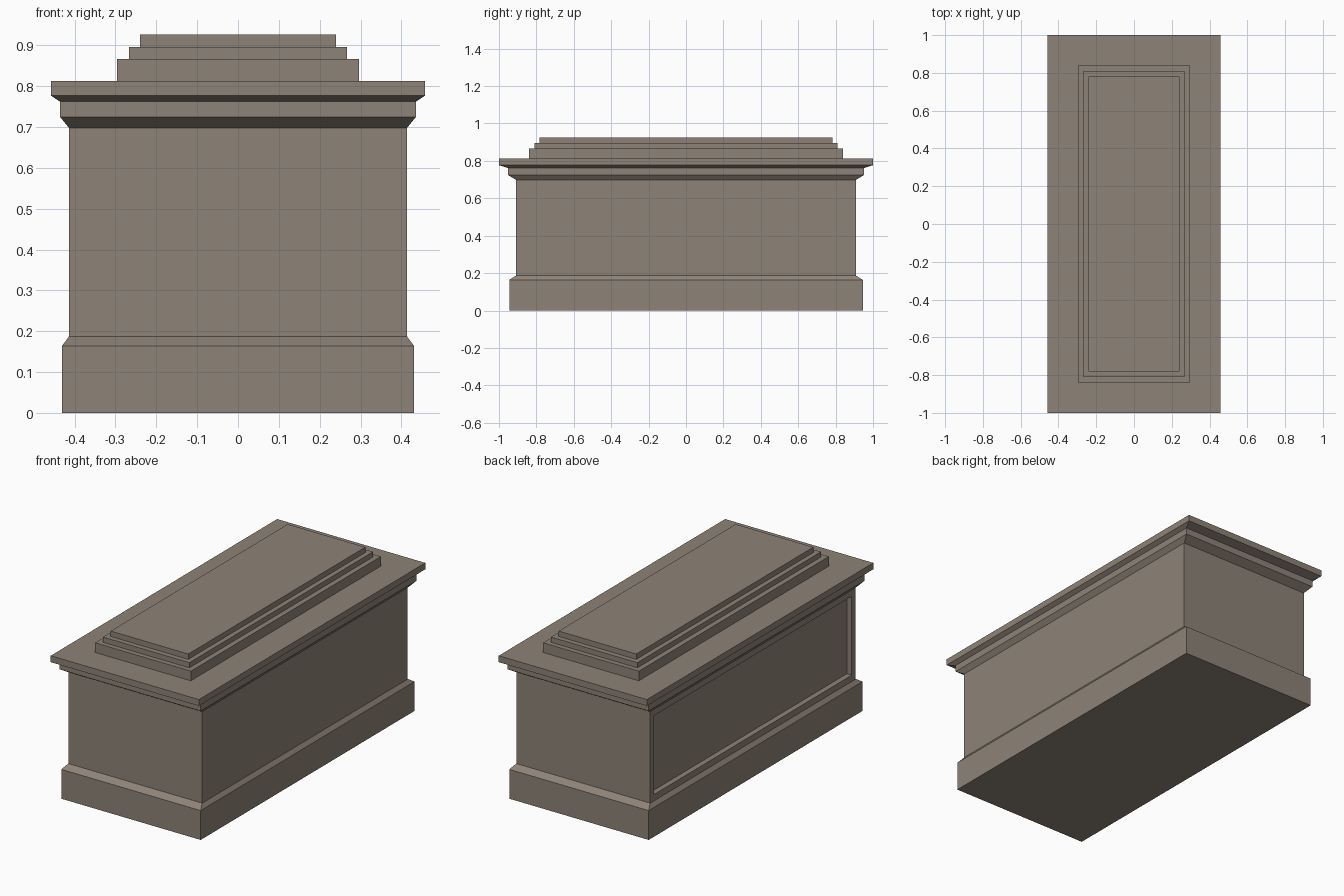
import bpy
import bmesh

default = bpy.data.objects.get("Cube")
if default:
    bpy.data.objects.remove(default, do_unlink=True)

# One stone colour for everything
colour = (0.270, 0.225, 0.185, 1.0)
stone = bpy.data.materials.new("warm grey stone")
stone.use_nodes = True
stone.diffuse_color = colour
bsdf = stone.node_tree.nodes["Principled BSDF"]
bsdf.inputs["Base Color"].default_value = colour
bsdf.inputs["Roughness"].default_value = 0.8


def rect_loft(name, sections, panel=None):
    """Stack rectangles (half width, half length, height) into a closed solid."""
    bm = bmesh.new()
    rings = [[bm.verts.new((sx * hx, sy * hy, z))
              for sx, sy in ((-1, -1), (1, -1), (1, 1), (-1, 1))]
             for hx, hy, z in sections]
    bm.faces.new(rings[0][::-1])
    bm.faces.new(rings[-1])
    for low, high in zip(rings, rings[1:]):
        for i in range(4):
            j = (i + 1) % 4
            bm.faces.new((low[i], low[j], high[j], high[i]))
    bm.normal_update()

    # Sunken panel on the model's right side
    if panel:
        border, depth = panel
        side = [f for f in bm.faces if f.normal.x < -0.9]
        bmesh.ops.inset_individual(bm, faces=side, thickness=border)
        bm.normal_update()
        bmesh.ops.inset_individual(bm, faces=side, thickness=0, depth=-depth)

    mesh = bpy.data.meshes.new(name)
    bm.to_mesh(mesh)
    bm.free()
    mesh.materials.append(stone)
    obj = bpy.data.objects.new(name, mesh)
    bpy.context.collection.objects.link(obj)
    return obj


# Base with a sloped upper edge
rect_loft("plinth", [(0.431, 0.945, 0), (0.431, 0.945, 0.164), (0.414, 0.908, 0.187)])

# Main block with its recessed panel
rect_loft("body", [(0.414, 0.908, 0.187), (0.414, 0.908, 0.698)], panel=(0.05, 0.03))

# Flared moulding and overhanging slab
rect_loft("cornice", [(0.414, 0.908, 0.698), (0.436, 0.953, 0.725),
                      (0.436, 0.953, 0.762), (0.458, 1.0, 0.777),
                      (0.458, 1.0, 0.813)])

# Stepped lid
tiers = [(0.296, 0.839, 0.813, 0.867),
         (0.267, 0.811, 0.867, 0.896),
         (0.240, 0.782, 0.896, 0.926)]
for label, (hx, hy, z0, z1) in zip(("lower", "middle", "upper"), tiers):
    rect_loft(f"lid_{label}_step", [(hx, hy, z0), (hx, hy, z1)])
